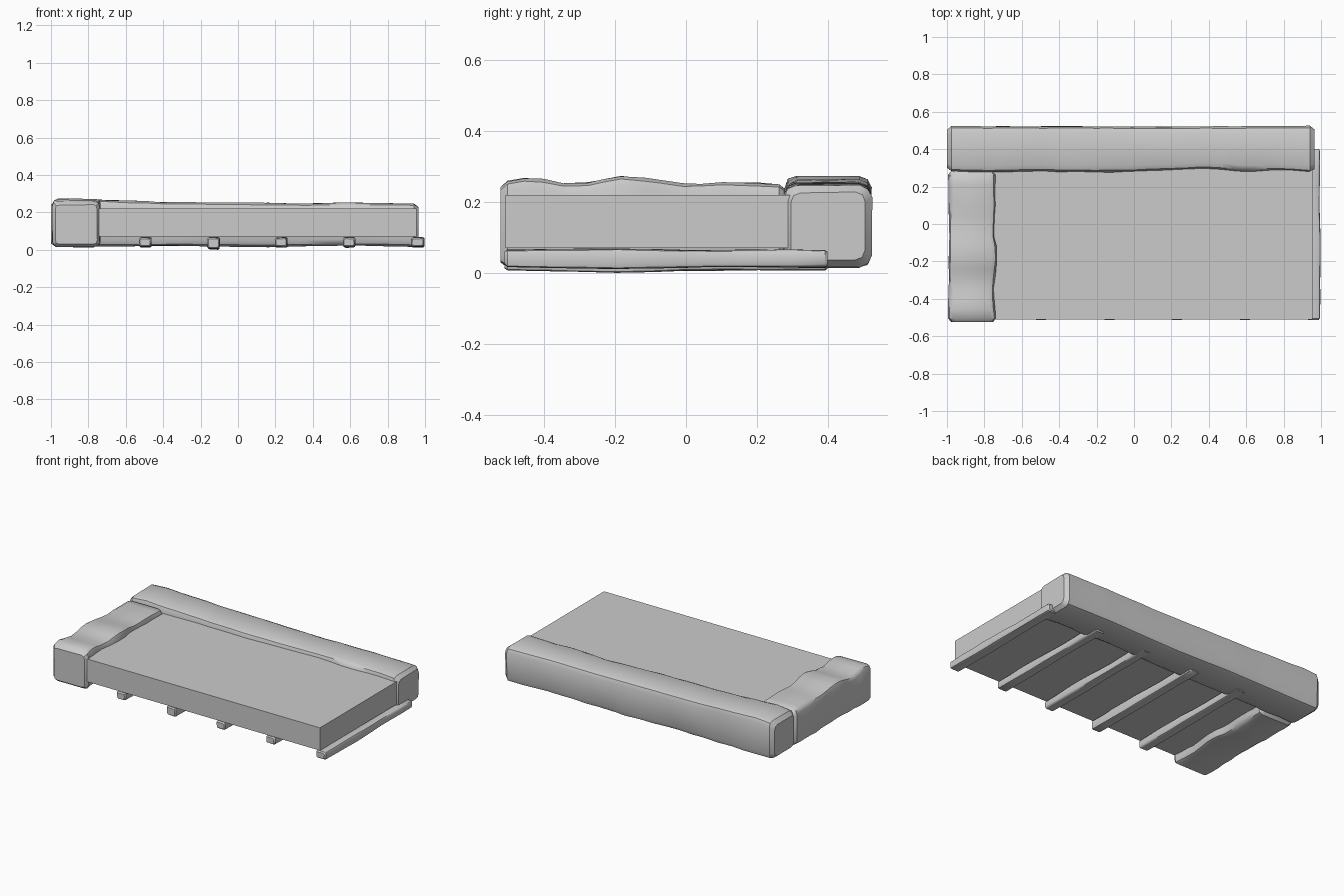
import bpy, bmesh, math, random

if "Cube" in bpy.data.objects:
    bpy.data.objects.remove(bpy.data.objects["Cube"])


def lerp_keys(keys, t):
    """Linear interpolation in a list of (position, value) pairs."""
    for (t0, v0), (t1, v1) in zip(keys, keys[1:]):
        if t <= t1:
            return v0 + (v1 - v0) * max(0, (t - t0) / (t1 - t0))
    return keys[-1][1]


def section(a0, a1, z0, z1, r):
    """Rectangle with two-step rounded corners, 12 points."""
    pts = []
    corners = [(a1 - r, z1 - r, 0), (a0 + r, z1 - r, 90), (a0 + r, z0 + r, 180), (a1 - r, z0 + r, 270)]
    for ca, cz, start in corners:
        for k in range(3):
            w = math.radians(start + 45 * k)
            pts.append((ca + r * math.cos(w), cz + r * math.sin(w)))
    return pts


def timber(name, axis, start, end, a0, a1, z0, z1, r, n, rough, seed, bevel):
    """Rough-hewn beam: lofted uneven sections with chamfered ends.
    a0, a1, z0, z1 are key lists of the side, bottom and top edges."""
    rnd = random.Random(seed)
    bm = bmesh.new()
    ts = [start] + [start + bevel + (end - start - 2 * bevel) * i / n for i in range(n + 1)] + [end]
    rings = []
    for i, t in enumerate(ts):
        inset = bevel * 0.8 if i in (0, len(ts) - 1) else 0
        e = [lerp_keys(k, t) for k in (a0, a1, z0, z1)]
        pts = section(e[0] + inset, e[1] - inset, e[2] + inset, e[3] - inset,
                      max(r - inset * 0.3, r * 0.5))
        if 0 < i < len(ts) - 1:
            t += rnd.uniform(-0.15, 0.15) * (end - start) / n if 1 < i < len(ts) - 2 else 0
        ring = []
        ca, cz = (e[0] + e[1]) / 2, (e[2] + e[3]) / 2
        for a, z in pts:
            k = 1 - rnd.uniform(0, rough)
            a, z = ca + (a - ca) * k, cz + (z - cz) * k
            ring.append(bm.verts.new((t, a, z) if axis == 'X' else (a, t, z)))
        rings.append(ring)
    for p, q in zip(rings, rings[1:]):
        for j in range(12):
            m = (j + 1) % 12
            bm.faces.new((p[j], p[m], q[m], q[j]))
    bm.faces.new(rings[0])
    bm.faces.new(rings[-1])
    bmesh.ops.recalc_face_normals(bm, faces=bm.faces)
    me = bpy.data.meshes.new(name)
    bm.to_mesh(me)
    bm.free()
    ob = bpy.data.objects.new(name, me)
    bpy.context.collection.objects.link(ob)
    bpy.ops.object.select_all(action='DESELECT')
    ob.select_set(True)
    bpy.context.view_layer.objects.active = ob
    bpy.ops.object.shade_smooth_by_angle(angle=math.radians(35))
    return ob


# Flat deck slab, tucked slightly into both edge beams
bpy.ops.mesh.primitive_cube_add(size=1, location=(0.0775, -0.1, 0.145))
slab = bpy.context.object
slab.name = "deck_slab"
slab.scale = (1.755, 0.82, 0.15)

# Long edge beam at the back
timber("back_beam", 'X', -1.0, 0.965,
       [(-1, .28), (-.8, .275), (-.5, .28), (-.1, .275), (.2, .285), (.4, .295), (.62, .275), (.8, .288), (1, .27)],
       [(-1, .525), (.3, .522), (1, .527)],
       [(-1, .014), (-.3, .02), (.1, .012), (.6, .022), (1, .014)],
       [(-1, .262), (-.92, .278), (-.75, .27), (-.4, .257), (0, .254), (.35, .25), (.6, .254), (1, .248)],
       0.034, 20, 0.03, 4, 0.025)

# Short edge beam on the left
timber("left_beam", 'Y', -0.524, 0.283,
       [(-.52, -.995), (0, -.99), (.28, -.995)],
       [(-.52, -.735), (-.4, -.745), (-.36, -.752), (-.28, -.74), (-.15, -.728), (-.06, -.745), (.1, -.74), (.28, -.74)],
       [(-.52, .012), (-.2, .02), (.05, .012), (.28, .016)],
       [(-.52, .258), (-.45, .27), (-.4, .268), (-.36, .252), (-.28, .257), (-.18, .275), (-.1, .268), (0, .252), (.12, .258), (.28, .252)],
       0.028, 14, 0.035, 9, 0.02)

# Row of thin joists under the slab
for i, x in enumerate((-0.497, -0.132, 0.23, 0.593, 0.96)):
    low = 0.002 if i == 1 else 0.012
    w = 0.036 if i == 4 else 0.034
    timber(f"joist_{i + 1}", 'Y', -0.512, 0.4,
           [(-.51, x - w), (-.2, x - w + .004), (.4, x - w)],
           [(-.51, x + w), (-.1, x + w + .003), (.1, x + w - .003), (.4, x + w)],
           [(-.51, low + .004), (-.2, low - .002), (.1, low + .004), (.4, low + .003)],
           [(-.51, .066), (-.2, .07), (0, .065), (.4, .066)],
           0.011, 9, 0.08, 20 + i, 0.008)
